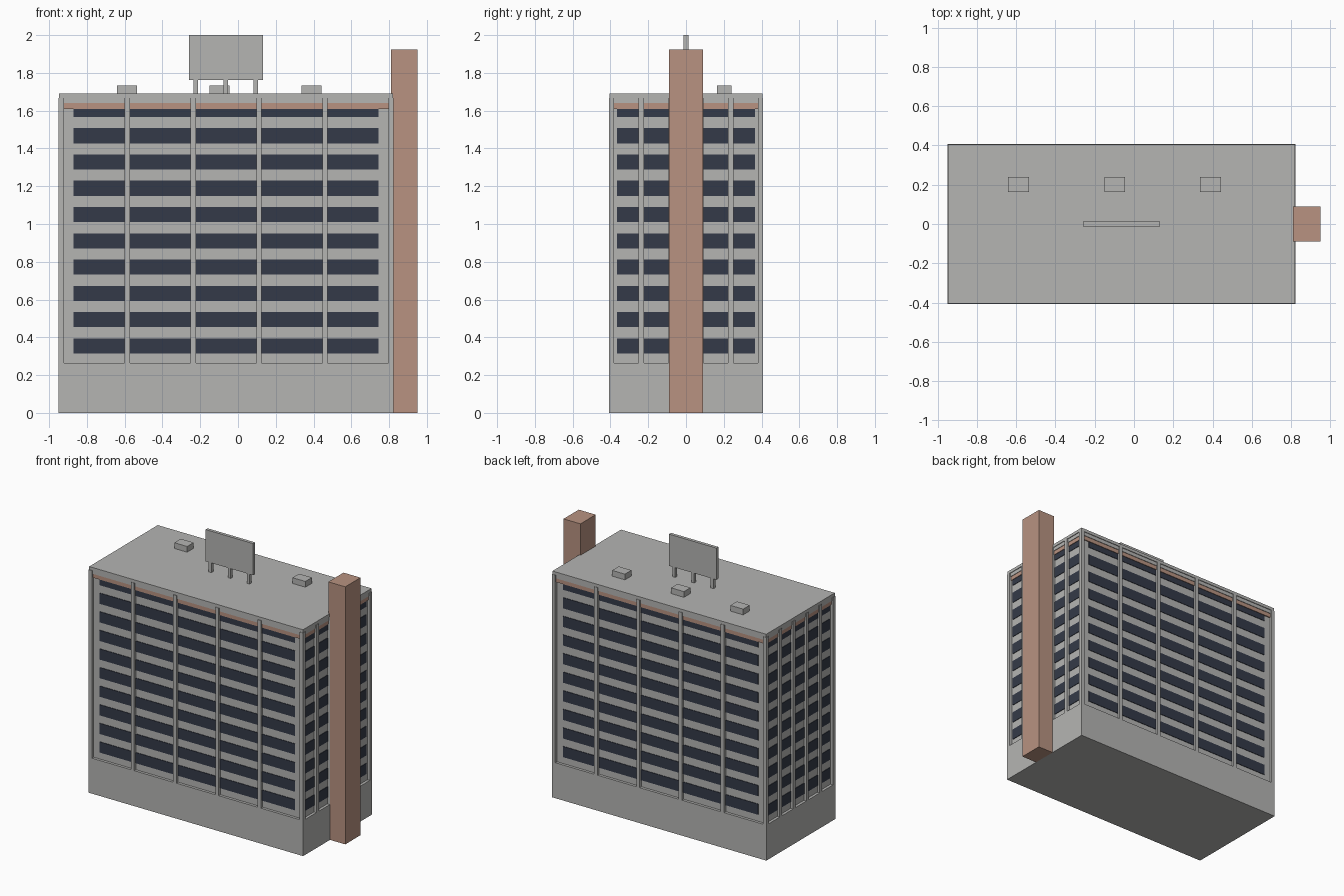
import bpy, bmesh
from mathutils import Vector

cube = bpy.data.objects.get("Cube")
if cube:
    bpy.data.objects.remove(cube, do_unlink=True)


def material(name, r, g, b):
    m = bpy.data.materials.new(name)
    m.use_nodes = True
    m.diffuse_color = (r, g, b, 1)
    node = next(n for n in m.node_tree.nodes if n.type == 'BSDF_PRINCIPLED')
    node.inputs["Base Color"].default_value = (r, g, b, 1)
    return m


CONCRETE = material("concrete_grey", 0.46, 0.46, 0.45)
BRICK = material("brick_brown", 0.48, 0.29, 0.22)
GLASS = material("dark_glass", 0.034, 0.042, 0.065)


def boxes(name, mat, spans):
    """One object made of boxes, each given as (x0, x1, y0, y1, z0, z1)."""
    bm = bmesh.new()
    for x0, x1, y0, y1, z0, z1 in spans:
        size = Vector((x1 - x0, y1 - y0, z1 - z0))
        mid = Vector((x0 + x1, y0 + y1, z0 + z1)) / 2
        for v in bmesh.ops.create_cube(bm, size=1)["verts"]:
            v.co = v.co * size + mid
    mesh = bpy.data.meshes.new(name)
    bm.to_mesh(mesh)
    bm.free()
    mesh.materials.append(mat)
    obj = bpy.data.objects.new(name, mesh)
    bpy.context.collection.objects.link(obj)
    return obj


CX, HX, HY = -0.063, 0.887, 0.408    # footprint centre and half sizes
RECESS, POST = 0.02, 0.028           # wall setback and pilaster width
BASE, EAVE, ROOF = 0.265, 1.667, 1.69
BAYS, FLOORS, PITCH = 5, 10, 0.139


def ring(out, z0, z1):
    """Block around the recessed core, standing proud of it by out."""
    d = RECESS - out
    return (CX - HX + d, CX + HX - d, -HY + d, HY - d, z0, z1)


# Main masses
boxes("base", CONCRETE, [ring(RECESS, 0, BASE)])
boxes("wall_core", CONCRETE, [ring(0, BASE, EAVE)])
boxes("roof_slab", CONCRETE, [ring(RECESS - 0.003, EAVE, ROOF)])
boxes("brick_band", BRICK, [ring(0.008, 1.61, 1.64)])
boxes("cornice_strip", CONCRETE, [ring(0.012, 1.64, EAVE)])

# Window strips on all four sides, one per floor
long_windows, short_windows = [], []
for i in range(FLOORS):
    z0 = 0.315 + i * PITCH
    z1 = min(z0 + 0.08, 1.61)
    x0, x1, y0, y1 = ring(0.004, 0, 0)[:4]
    long_windows.append((CX - 0.807, CX + 0.807, y0, y1, z0, z1))
    short_windows.append((x0, x1, -0.365, 0.365, z0, z1))
boxes("front_and_back_windows", GLASS, long_windows)
boxes("side_windows", GLASS, short_windows)

# Pilasters between bays
posts = []
for i in range(1, BAYS):
    t = 2 * i / BAYS - 1
    x = CX + t * (HX - POST / 2)
    y = t * (HY - POST / 2)
    for s in (-1, 1):
        ya, yb = sorted((s * HY, s * (HY - RECESS)))
        posts.append((x - POST / 2, x + POST / 2, ya, yb, BASE, EAVE))
        xa, xb = sorted((CX + s * HX, CX + s * (HX - RECESS)))
        posts.append((xa, xb, y - POST / 2, y + POST / 2, BASE, EAVE))
boxes("pilasters", CONCRETE, posts)

# Corner columns
corners = []
for sx in (-1, 1):
    for sy in (-1, 1):
        xa, xb = sorted((CX + sx * HX, CX + sx * (HX - POST)))
        ya, yb = sorted((sy * HY, sy * (HY - POST)))
        corners.append((xa, xb, ya, yb, BASE, EAVE))
boxes("corner_columns", CONCRETE, corners)

# Brick tower on the left side
boxes("side_tower", BRICK, [(0.81, 0.95, -0.09, 0.09, 0, 1.925)])

# Roof vents
boxes("roof_vents", CONCRETE,
      [(x - 0.053, x + 0.053, 0.163, 0.24, ROOF, 1.733) for x in (-0.588, -0.098, 0.39)])

# Blank roof board on three legs
boxes("roof_board", CONCRETE, [(-0.26, 0.133, -0.012, 0.012, 1.763, 2)])
boxes("board_legs", CONCRETE,
      [(x - 0.012, x + 0.012, -0.012, 0.012, ROOF, 1.763) for x in (-0.224, -0.064, 0.093)])
